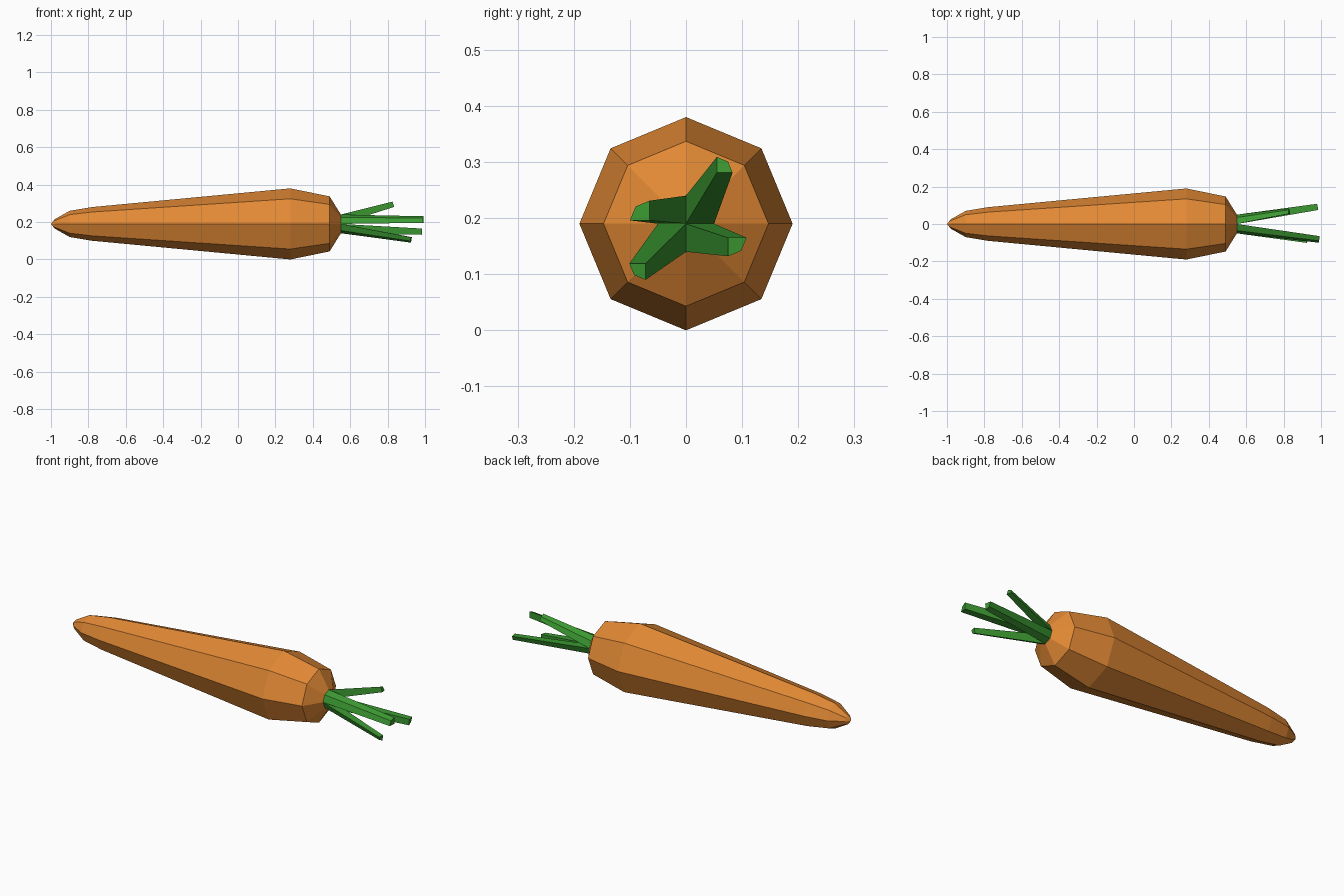
import bpy, bmesh, math
from mathutils import Vector

if "Cube" in bpy.data.objects:
    bpy.data.objects.remove(bpy.data.objects["Cube"])

CZ = 0.19  # height of the carrot's axis


def material(name, rgb):
    m = bpy.data.materials.new(name)
    m.diffuse_color = (*rgb, 1)
    m.use_nodes = True
    m.node_tree.nodes["Principled BSDF"].inputs["Base Color"].default_value = m.diffuse_color
    return m


orange = material("carrot orange", (0.76, 0.25, 0.035))
green = material("leaf green", (0.045, 0.32, 0.032))


def finish(bm, name, mat):
    bmesh.ops.recalc_face_normals(bm, faces=bm.faces)
    me = bpy.data.meshes.new(name)
    bm.to_mesh(me)
    bm.free()
    me.materials.append(mat)
    ob = bpy.data.objects.new(name, me)
    bpy.context.collection.objects.link(ob)


def bridge(bm, a, b):
    for i in range(len(a)):
        j = (i + 1) % len(a)
        bm.faces.new((a[i], a[j], b[j], b[i]))


# Root: eight-sided lathe along x, (x, radius)
profile = [(-0.98, 0.025), (-0.90, 0.07), (-0.78, 0.09),
           (0.28, 0.19), (0.49, 0.147), (0.55, 0.05)]
bm = bmesh.new()
rings = [[bm.verts.new((x, r * math.cos(k * math.pi / 4),
                        CZ + r * math.sin(k * math.pi / 4))) for k in range(8)]
         for x, r in profile]
for a, b in zip(rings, rings[1:]):
    bridge(bm, a, b)
tip = bm.verts.new((-1.0, 0, CZ))
for k in range(8):
    bm.faces.new((tip, rings[0][(k + 1) % 8], rings[0][k]))
bm.faces.new(rings[-1])
finish(bm, "carrot_root", orange)

# Stalks: each is a quarter of the crown octagon, tapering outwards
# (quadrant, end position of inner corner, end size)
stalks = [(0, (0.835, 0.055, 0.281), 0.028),
          (1, (0.993, -0.065, 0.196), 0.035),
          (2, (0.93, -0.072, 0.119), 0.029),
          (3, (0.985, 0.075, 0.165), 0.033)]
for q, end, size in stalks:
    bm = bmesh.new()
    start = Vector((0.55, 0, CZ))
    end = Vector(end)
    axis = end - start
    section = [Vector((0, 0, 0))] + [
        Vector((0, math.cos(t), math.sin(t)))
        for t in ((2 * q + i) * math.pi / 4 for i in range(3))]
    base = [bm.verts.new(start + 0.05 * s) for s in section]
    # end cut is square to the stalk, so it leans back slightly
    top = [bm.verts.new(end + size * (s - Vector((s.dot(axis) / axis.x, 0, 0))))
           for s in section]
    bridge(bm, base, top)
    bm.faces.new(base)
    bm.faces.new(top)
    finish(bm, f"stalk_{q + 1}", green)
